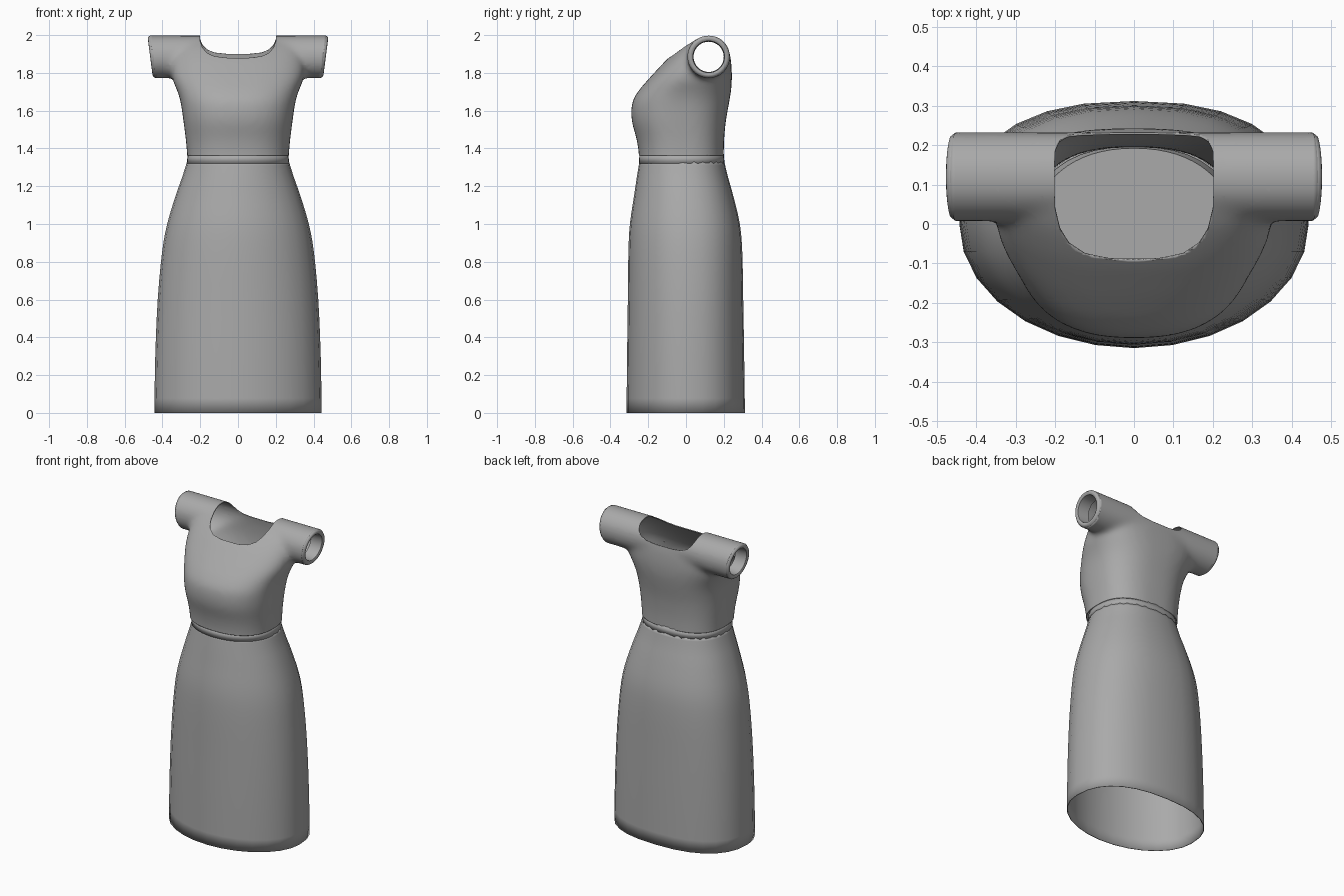
import bpy, bmesh, math
from mathutils import Vector, Matrix

cube = bpy.data.objects.get("Cube")
if cube:
    bpy.data.objects.remove(cube, do_unlink=True)

GREY = (0.4, 0.4, 0.4, 1)
fabric = bpy.data.materials.new("grey fabric")
fabric.use_nodes = True
fabric.diffuse_color = GREY
fabric.node_tree.nodes["Principled BSDF"].inputs["Base Color"].default_value = GREY


def spline(sections, steps):
    """Smoothly interpolate between sections (z, half width, front y, back y)."""
    rows = [Vector(s) for s in sections]
    out = []
    for i in range(len(rows) - 1):
        p0, p1, p2 = rows[max(i - 1, 0)], rows[i], rows[i + 1]
        p3 = rows[min(i + 2, len(rows) - 1)]
        for k in range(steps):
            t = k / steps
            out.append(p1 + (p2 - p0) * (t / 2)
                       + (p0 * 2 - p1 * 5 + p2 * 4 - p3) * (t * t / 2)
                       + (p1 * 3 - p0 - p2 * 3 + p3) * (t ** 3 / 2))
    return out + [rows[-1]]


def skin(bm, rings, caps=False):
    """Join rings of points with quads."""
    rings = [[bm.verts.new(p) for p in ring] for ring in rings]
    n = len(rings[0])
    for a, b in zip(rings, rings[1:]):
        for i in range(n):
            j = (i + 1) % n
            bm.faces.new((a[i], a[j], b[j], b[i]))
    if caps:
        bm.faces.new(rings[0][::-1])
        bm.faces.new(rings[-1])


def loft(bm, sections, segs, front_pow=2.0, back_pow=2.0, steps=3, caps=False):
    """Stack rounded cross-sections, front and back with their own squareness."""
    rings = []
    for z, w, front, back in spline(sections, steps):
        mid, half = (front + back) / 2, (back - front) / 2
        ring = []
        for i in range(segs):
            a = math.tau * i / segs
            c, s = math.cos(a), math.sin(a)
            e = 2 / (back_pow if s > 0 else front_pow)
            ring.append((w * math.copysign(abs(c) ** e, c),
                         mid + half * math.copysign(abs(s) ** e, s), z))
        rings.append(ring)
    skin(bm, rings, caps)


def finish(name, bm, thickness=0.005):
    mesh = bpy.data.meshes.new(name)
    bm.to_mesh(mesh)
    bm.free()
    mesh.materials.clear()
    mesh.materials.append(fabric)
    obj = bpy.data.objects.new(name, mesh)
    bpy.context.collection.objects.link(obj)
    if thickness:
        mod = obj.modifiers.new("cloth thickness", 'SOLIDIFY')
        mod.thickness, mod.offset = thickness, -1
    bpy.ops.object.select_all(action='DESELECT')
    obj.select_set(True)
    bpy.context.view_layer.objects.active = obj
    bpy.ops.object.shade_smooth_by_angle(angle=math.radians(50))
    return obj


def cut(bm, point, normal, clear=True):
    bmesh.ops.bisect_plane(bm, geom=bm.verts[:] + bm.edges[:] + bm.faces[:],
                           plane_co=point, plane_no=normal, clear_outer=clear)


# Skirt
bm = bmesh.new()
loft(bm, [(0, .443, -.315, .312), (.3, .438, -.312, .308), (.6, .425, -.308, .303),
          (.85, .402, -.305, .298), (1.0, .375, -.297, .285), (1.15, .33, -.275, .25),
          (1.25, .295, -.26, .222), (1.33, .27, -.247, .203)], 28, 2.0, 2.4)
finish("skirt", bm)

# Waistband
bm = bmesh.new()
loft(bm, [(1.32, .272, -.25, .204), (1.37, .266, -.246, .2)], 40, 2.1, 2.4, 1)
finish("waistband", bm)

# Bodice: torso and a tube through both shoulders, fused into one skin
SHOULDER = Vector((0, .12, 1.885))
LEAN = .128
bm = bmesh.new()
loft(bm, [(1.28, .268, -.248, .2), (1.37, .27, -.25, .2), (1.45, .277, -.262, .202),
          (1.55, .29, -.288, .212), (1.64, .303, -.286, .228), (1.7, .32, -.255, .238),
          (1.76, .345, -.205, .243), (1.82, .355, -.15, .242), (1.88, .35, -.092, .236),
          (1.94, .34, -.02, .222), (1.985, .32, .06, .185)], 48, 2.4, 2.6, caps=True)
bmesh.ops.create_cone(bm, cap_ends=True, segments=40, radius1=.114, radius2=.114, depth=1.1,
                      matrix=Matrix.Translation(SHOULDER) @ Matrix.Rotation(math.pi / 2, 4, 'Y'))
solid = finish("torso solid", bm, 0)
remesh = solid.modifiers.new("fuse", 'REMESH')
remesh.mode, remesh.voxel_size = 'VOXEL', .014
bpy.context.view_layer.update()
fused = solid.evaluated_get(bpy.context.evaluated_depsgraph_get()).to_mesh()
bm = bmesh.new()
bm.from_mesh(fused)
bpy.data.objects.remove(solid, do_unlink=True)
for _ in range(8):
    bmesh.ops.smooth_vert(bm, verts=bm.verts[:], factor=.5,
                          use_axis_x=True, use_axis_y=True, use_axis_z=True)

# Open the hem and the sleeve ends
cut(bm, (0, 0, 1.362), (0, 0, -1))
for side in (-1, 1):
    cut(bm, (side * .452, 0, SHOULDER.z), (side, 0, -LEAN))

# Scoop out the neckline along a shallow U
half = [(.204, 2.02), (.2, 1.965), (.188, 1.935), (.165, 1.91), (.125, 1.893), (.06, 1.886)]
scoop = half + [(-x, z) for x, z in reversed(half)]
planes = []
for (x0, z0), (x1, z1) in zip(scoop, scoop[1:]):
    nx, nz = z1 - z0, x0 - x1
    planes.append((Vector((x0, 0, z0)), Vector((nx, -.065 * nz, nz)).normalized()))
for point, normal in planes:
    cut(bm, point, normal, clear=False)
inside = [f for f in bm.faces
          if all((f.calc_center_median() - p).dot(n) > 0 for p, n in planes)]
bmesh.ops.delete(bm, geom=inside, context='FACES')
finish("bodice", bm)

# Rolled sleeve cuffs
roll = [(-.012, .112), (.002, .111), (.011, .104), (.013, .094), (.007, .084), (-.07, .08)]
for side, name in ((1, "left_cuff"), (-1, "right_cuff")):
    bm = bmesh.new()
    rings = []
    for dx, r in roll:
        ring = []
        for i in range(36):
            a = side * math.tau * i / 36
            y, z = r * math.cos(a), r * math.sin(a)
            ring.append((side * (.452 + dx + LEAN * z), SHOULDER.y + y, SHOULDER.z + z))
        rings.append(ring)
    skin(bm, rings)
    finish(name, bm, 0)

# Lower part of the bodysuit, hidden in the skirt, with leg openings
bm = bmesh.new()
loft(bm, [(.88, .07, -.08, .1), (.93, .17, -.15, .16), (1.05, .27, -.225, .22),
          (1.2, .275, -.235, .215), (1.365, .256, -.238, .192)], 64, 2.2, 2.2, 8, True)
bmesh.ops.triangulate(bm, faces=[f for f in bm.faces if len(f.verts) > 4])
for x in (-.055, .055):
    cut(bm, (x, 0, 0), (1, 0, 0), clear=False)
holes = []
for f in bm.faces:
    c = f.calc_center_median()
    if abs(c.x) > .055 and c.z < 1.25 and -.13 + 1.5 * c.x ** 2 < c.y < .14 - 3 * c.x ** 2:
        holes.append(f)
bmesh.ops.delete(bm, geom=holes, context='FACES')
finish("bodysuit_bottom", bm)
